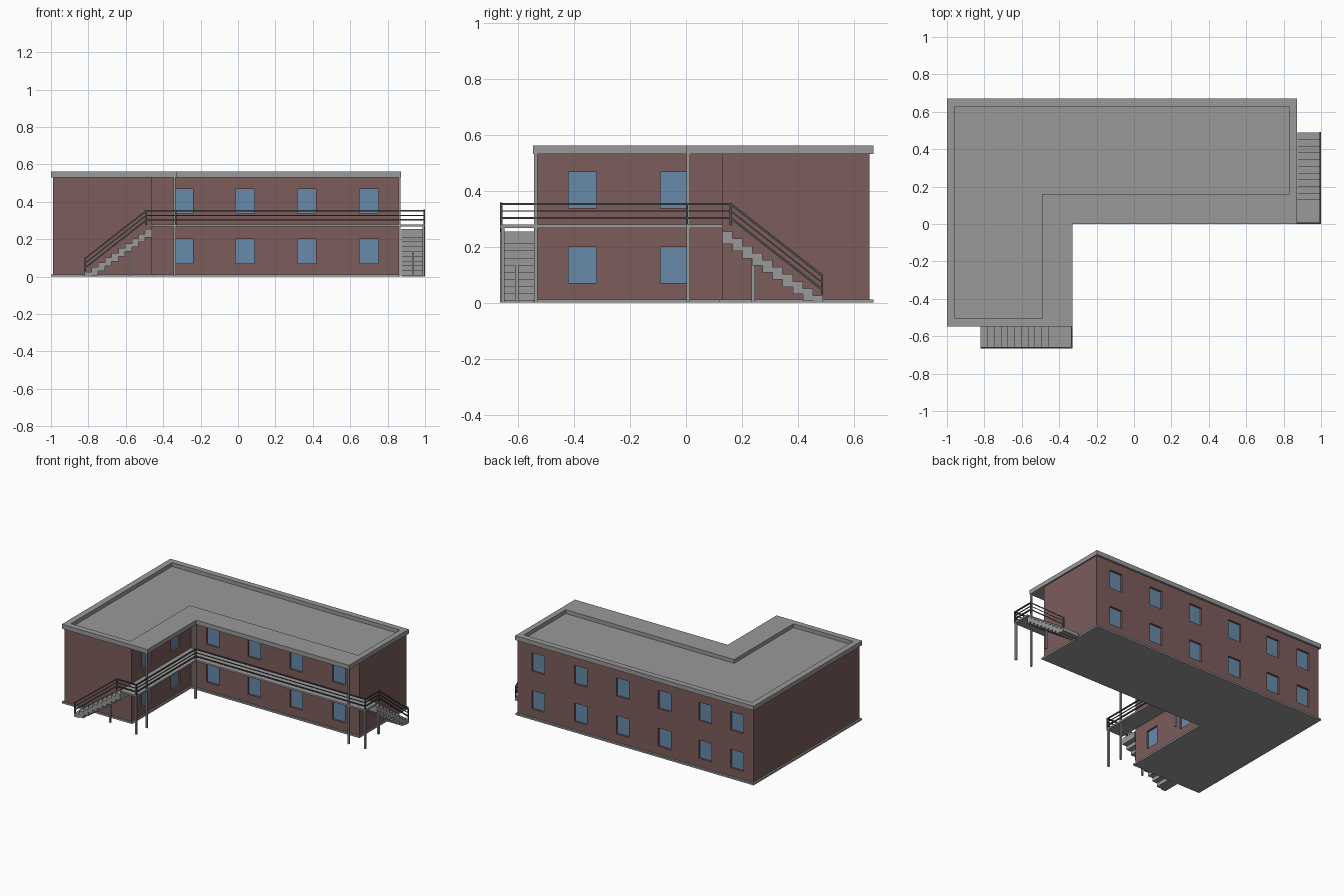
import bpy, bmesh
from mathutils import Vector

if "Cube" in bpy.data.objects:
    bpy.data.objects.remove(bpy.data.objects["Cube"])


def material(name, rgb):
    m = bpy.data.materials.new(name)
    m.diffuse_color = (*rgb, 1)
    m.use_nodes = True
    m.node_tree.nodes["Principled BSDF"].inputs["Base Color"].default_value = m.diffuse_color
    return m


BRICK = material("red_brown_wall", (0.20, 0.107, 0.105))
GREY = material("concrete_grey", (0.32, 0.32, 0.32))
DARK = material("dark_rail_grey", (0.07, 0.075, 0.075))
GLASS = material("window_blue", (0.135, 0.255, 0.40))


def finish(name, bm, mat):
    bmesh.ops.recalc_face_normals(bm, faces=bm.faces)
    me = bpy.data.meshes.new(name)
    bm.to_mesh(me)
    bm.free()
    ob = bpy.data.objects.new(name, me)
    bpy.context.collection.objects.link(ob)
    me.materials.append(mat)
    return ob


def add_prism(bm, pts, offset):
    """Extrude a closed loop of 3D points along an offset."""
    f = bm.faces.new([bm.verts.new(p) for p in pts])
    top = bmesh.ops.extrude_face_region(bm, geom=[f])["geom"]
    bmesh.ops.translate(bm, vec=offset, verts=[v for v in top if isinstance(v, bmesh.types.BMVert)])


def slab(name, pts, z0, z1, mat):
    bm = bmesh.new()
    add_prism(bm, [(x, y, z0) for x, y in pts], (0, 0, z1 - z0))
    return finish(name, bm, mat)


def add_box(bm, lo, hi):
    add_prism(bm, [(lo[0], lo[1], lo[2]), (hi[0], lo[1], lo[2]),
                   (hi[0], hi[1], lo[2]), (lo[0], hi[1], lo[2])], (0, 0, hi[2] - lo[2]))


def add_bar(bm, a, b, t):
    """Square bar of thickness t between two points."""
    a, b = Vector(a), Vector(b)
    d = (b - a).normalized()
    side = d.cross(Vector((0, 0, 1)))
    side = Vector((1, 0, 0)) if side.length < 0.01 else side.normalized()
    up = side.cross(d)
    h = t / 2
    a, b = a - d * h, b + d * h
    add_prism(bm, [a + side * sx * h + up * sz * h
                   for sx, sz in ((-1, -1), (1, -1), (1, 1), (-1, 1))], b - a)


def ell(x0, x1, x2, y0, y1, y2):
    """L-shaped outline: wing x0..x1 from y0, long block x0..x2 from y1 to y2."""
    return [(x0, y0), (x1, y0), (x1, y1), (x2, y1), (x2, y2), (x0, y2)]


# base slab and walls
slab("base_slab", ell(-1, -0.45, 0.87, -0.545, 0.118, 0.67), 0, 0.012, GREY)
walls = slab("walls", ell(-0.988, -0.46, 0.862, -0.535, 0.13, 0.656), 0.012, 0.532, BRICK)

# windows: recessed openings with glass plates, on courtyard and back walls
DEPTH, HALF = 0.018, 0.05
cut, glass = bmesh.new(), bmesh.new()
for z0, z1 in ((0.07, 0.20), (0.338, 0.468)):
    for y, into, xs in ((0.13, 1, (-0.29, 0.037, 0.367, 0.70)),
                        (0.656, -1, (-0.86, -0.61, -0.29, 0.037, 0.367, 0.70))):
        for x in xs:
            a, b = sorted((y - into * 0.02, y + into * DEPTH))
            add_box(cut, (x - HALF, a, z0), (x + HALF, b, z1))
            a, b = sorted((y + into * (DEPTH - 0.004), y + into * (DEPTH + 0.003)))
            add_box(glass, (x - HALF, a, z0), (x + HALF, b, z1))
    for y in (-0.37, -0.042):
        add_box(cut, (-0.46 - DEPTH, y - HALF, z0), (-0.44, y + HALF, z1))
        add_box(glass, (-0.463 - DEPTH, y - HALF, z0), (-0.456 - DEPTH, y + HALF, z1))
cutter = finish("window_cutter", cut, BRICK)
cutter.hide_render = True
cutter.hide_set(True)
finish("window_glass", glass, GLASS)
mod = walls.modifiers.new("window_openings", "BOOLEAN")
mod.operation, mod.solver, mod.object = "DIFFERENCE", "EXACT", cutter

# roof with sunken centre; the wide courtyard rim covers the walkway
outer = ell(-1, -0.328, 0.872, -0.547, 0, 0.67)
inner = ell(-0.957, -0.49, 0.832, -0.505, 0.16, 0.628)
bm = bmesh.new()
rings = [[bm.verts.new((x, y, z)) for x, y in pts]
         for pts, z in ((outer, 0.531), (outer, 0.562), (inner, 0.562), (inner, 0.535))]
for r, s in zip(rings, rings[1:]):
    for i in range(6):
        j = (i + 1) % 6
        bm.faces.new((r[i], r[j], s[j], s[i]))
bm.faces.new(rings[0])
bm.faces.new(rings[-1])
finish("roof", bm, GREY)

# upper walkway with a landing at each end
FLOOR = 0.28
slab("walkway", [(-0.46, -0.665), (-0.33, -0.665), (-0.33, 0), (1, 0),
                 (1, 0.13), (-0.46, 0.13)], 0.268, FLOOR, GREY)

# stairs: stepped profile with stepped underside
N, RUN = 10, 0.36
rise, tread = FLOOR / (N + 1), RUN / N
upper, lower = [], []
for i in range(N):
    z = FLOOR - (i + 1) * rise
    for s in (i * tread, (i + 1) * tread):
        upper.append((s, z))
        lower.append((s, max(0, z - 0.045)))
profile = upper + lower[::-1]
bm = bmesh.new()
add_prism(bm, [(-0.46 - s, -0.665, z) for s, z in profile], (0, 0.122, 0))
finish("front_stairs", bm, GREY)
bm = bmesh.new()
add_prism(bm, [(0.875, 0.13 + s, z) for s, z in profile], (0.125, 0, 0))
finish("side_stairs", bm, GREY)

# columns: three to the roof, two under landings, two under stairs
bm = bmesh.new()
for x, y, top in ((-0.339, -0.537, 0.532), (-0.339, 0.008, 0.532), (0.863, 0.008, 0.532),
                  (-0.338, -0.656, 0.27), (0.992, 0.008, 0.27),
                  (-0.578, -0.605, 0.165), (0.935, 0.24, 0.165)):
    add_box(bm, (x - 0.006, y - 0.006, 0), (x + 0.006, y + 0.006, top))
finish("columns", bm, GREY)

# railings: two rails following the walkway edge and both stairs
T = 0.008
path = [(-0.816, -0.661, 0.025), (-0.49, -0.661, FLOOR), (-0.334, -0.661, FLOOR),
        (-0.334, 0.004, FLOOR), (0.996, 0.004, FLOOR), (0.996, 0.16, FLOOR),
        (0.996, 0.486, 0.025)]
bm = bmesh.new()
for h in (0.023, 0.048, 0.073):
    for a, b in zip(path, path[1:]):
        add_bar(bm, Vector(a) + Vector((0, 0, h)), Vector(b) + Vector((0, 0, h)),
                T if h != 0.048 else 0.005)
for i in (0, 1, 2, 4, 5, 6):
    add_bar(bm, path[i], Vector(path[i]) + Vector((0, 0, 0.073)), T)
finish("railings", bm, DARK)
